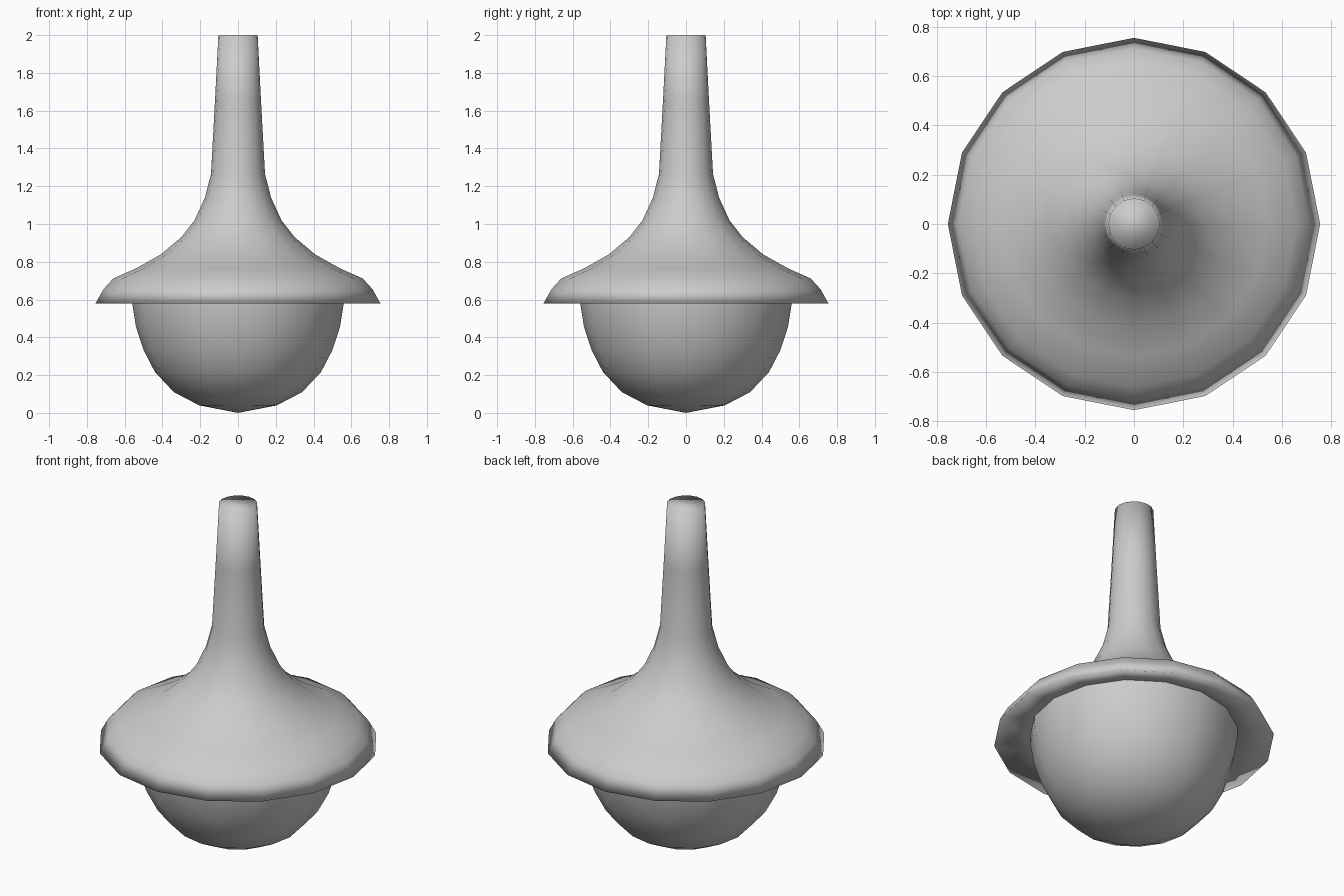
import bpy, bmesh, math

if "Cube" in bpy.data.objects:
    bpy.data.objects.remove(bpy.data.objects["Cube"])

SIDES = 16

grey = bpy.data.materials.new("plain_grey")
grey.diffuse_color = (0.6, 0.6, 0.6, 1)
grey.use_nodes = True
grey.node_tree.nodes["Principled BSDF"].inputs["Base Color"].default_value = grey.diffuse_color


def lathe(name, profile, cap_top=False):
    """Spin an (r, z) profile, listed bottom to top, around the z axis."""
    bm = bmesh.new()
    rings = []
    for r, z in profile:
        if r == 0:
            rings.append([bm.verts.new((0, 0, z))] * SIDES)
        else:
            rings.append([bm.verts.new((r * math.cos(2 * math.pi * i / SIDES),
                                        r * math.sin(2 * math.pi * i / SIDES), z))
                          for i in range(SIDES)])
    for low, high in zip(rings, rings[1:]):
        for i in range(SIDES):
            j = (i + 1) % SIDES
            quad = list(dict.fromkeys((low[i], low[j], high[j], high[i])))
            bm.faces.new(quad)
    if cap_top:
        bm.faces.new(rings[-1])
    for f in bm.faces:
        f.smooth = True
    mesh = bpy.data.meshes.new(name)
    bm.to_mesh(mesh)
    bm.free()
    mesh.materials.append(grey)
    obj = bpy.data.objects.new(name, mesh)
    bpy.context.collection.objects.link(obj)
    return obj


# round bowl hanging below the brim
lathe("round_base", [(0, 0), (0.206, 0.04), (0.34, 0.11), (0.44, 0.217), (0.50, 0.333),
                     (0.54, 0.455), (0.56, 0.58), (0.56, 0.63)])

# recessed brim underside, flared skirt and capped stem
lathe("flared_stem", [(0.56, 0.63), (0.755, 0.578), (0.712, 0.655), (0.66, 0.712),
                      (0.54, 0.765), (0.41, 0.838), (0.30, 0.93), (0.23, 1.02),
                      (0.175, 1.14), (0.143, 1.265), (0.122, 1.65), (0.104, 2.0)],
      cap_top=True)
